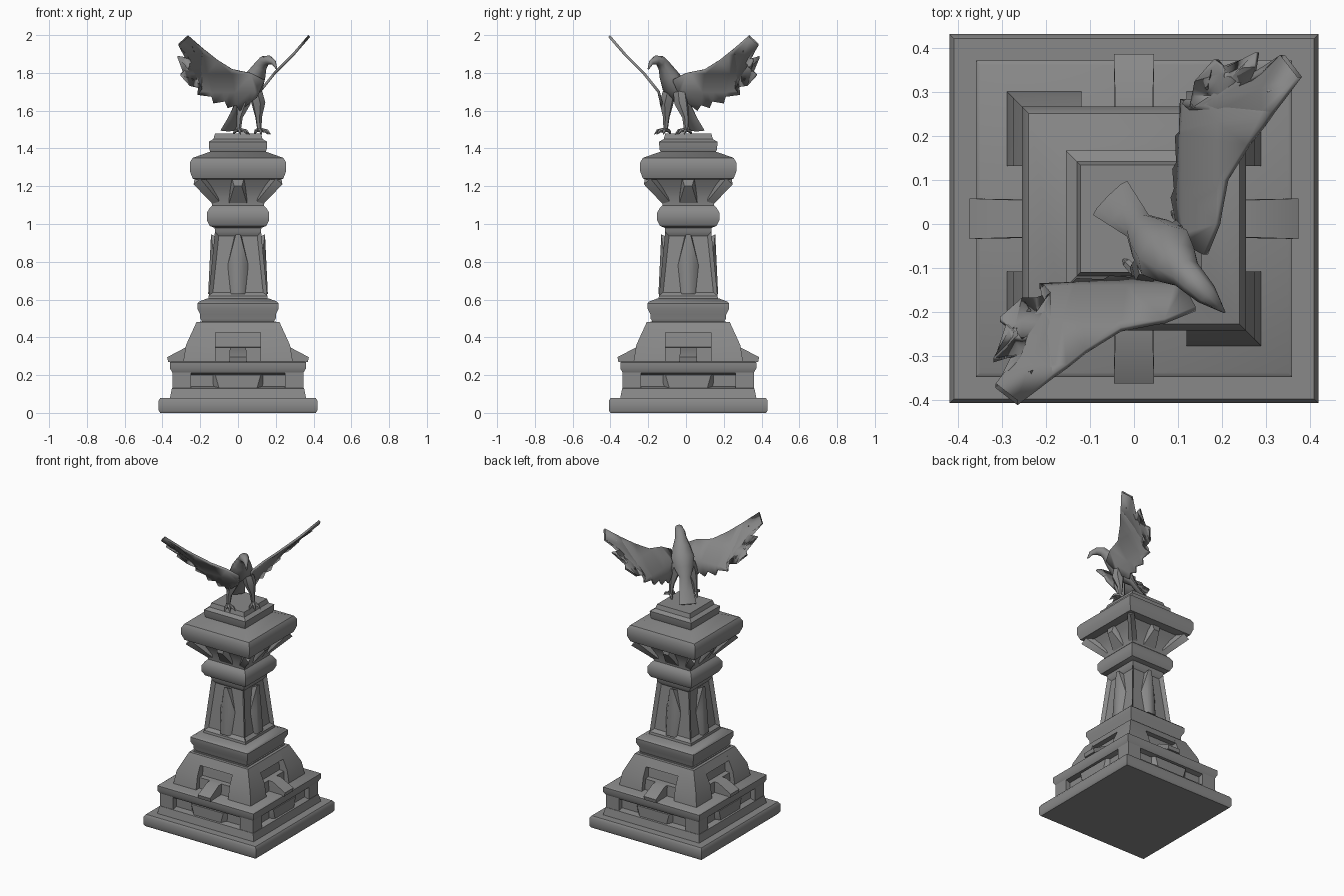
import bpy, bmesh, math
from mathutils import Vector, Matrix

if "Cube" in bpy.data.objects:
    bpy.data.objects.remove(bpy.data.objects["Cube"], do_unlink=True)

STONE = bpy.data.materials.new("grey_stone")
STONE.use_nodes = True
grey = (0.25, 0.25, 0.25, 1)
STONE.diffuse_color = grey
STONE.node_tree.nodes["Principled BSDF"].inputs["Base Color"].default_value = grey

AXIS = Vector((0, 0.012, 0))        # column centre
BIRD = Vector((0.055, -0.05, 0))    # bird origin
FWD = Vector((1, -1, 0)).normalized()
SIDE = Vector((1, 1, 0)).normalized()
UP = Vector((0, 0, 1))


def finish(name, bm, angle=35):
    bmesh.ops.recalc_face_normals(bm, faces=bm.faces)
    mesh = bpy.data.meshes.new(name)
    bm.to_mesh(mesh)
    bm.free()
    ob = bpy.data.objects.new(name, mesh)
    bpy.context.collection.objects.link(ob)
    mesh.materials.append(STONE)
    bpy.ops.object.select_all(action='DESELECT')
    ob.select_set(True)
    bpy.context.view_layer.objects.active = ob
    bpy.ops.object.shade_smooth_by_angle(angle=math.radians(angle))
    return ob


def loft(bm, rings):
    """Skin a list of closed rings and cap both ends."""
    rows = [[bm.verts.new(p) for p in ring] for ring in rings]
    n = len(rows[0])
    for a, b in zip(rows, rows[1:]):
        for i in range(n):
            bm.faces.new((a[i], a[(i + 1) % n], b[(i + 1) % n], b[i]))
    bm.faces.new(rows[0])
    bm.faces.new(rows[-1])


def square_tier(name, profile):
    bm = bmesh.new()
    loft(bm, [[AXIS + Vector((h * sx, h * sy, z))
               for sx, sy in ((-1, -1), (1, -1), (1, 1), (-1, 1))] for h, z in profile])
    return finish(name, bm)


def hull_around(name, points):
    """Convex stone piece repeated on the four sides."""
    bm = bmesh.new()
    for k in range(4):
        spin = Matrix.Rotation(k * math.pi / 2, 3, 'Z')
        verts = [bm.verts.new(AXIS + spin @ Vector(p)) for p in points]
        bmesh.ops.convex_hull(bm, input=verts)
    return finish(name, bm)


def mirrored(points):
    return [(s * x, y, z) for x, y, z in points for s in (1, -1)]


# Base and lower tier with a recessed band
square_tier("base_slab", [(.412, 0), (.42, .012), (.42, .065), (.41, .08)])
square_tier("lower_tier", [(.36, .08), (.35, .13), (.315, .14), (.315, .2), (.345, .21),
                           (.36, .235), (.36, .268), (.35, .275)])
hull_around("lower_corner_block", [(x, y, z) for x in (.25, .348) for y in (.25, .348)
                                   for z in (.1, .23)])
hull_around("lower_band_block", mirrored([(.14, .3, .13), (.14, .3, .21), (.1, .34, .13),
                                          (.12, .34, .2)]))

# Second tier: corner piers, lintels and central wedge blocks
square_tier("second_tier_core", [(.225, .27), (.215, .4), (.2, .485)])
pier = [(.13, .27), (.29, .27), (.275, .36), (.22, .48), (.13, .48)]
hull_around("corner_pier", [(a, b, z) for h, z in pier for a in (.12, h) for b in (.12, h)])
hull_around("lintel", mirrored([(.15, .19, .425), (.15, .245, .425), (.15, .22, .48),
                                (.15, .19, .48)]))
hull_around("wedge_block", mirrored([(.043, .2, .27), (.046, .37, .27), (.046, .375, .295),
                                     (.043, .28, .345), (.043, .2, .345)]))
hull_around("niche_slab", mirrored([(.12, .2, .27), (.12, .255, .27), (.12, .25, .345),
                                    (.12, .2, .35)]))
square_tier("shaft_plinth", [(.185, .475), (.2, .5), (.2, .52), (.215, .55), (.215, .58),
                             (.205, .59), (.165, .605)])

# Shaft with sunk panels and pointed leaves
bm = bmesh.new()
loft(bm, [[AXIS + Vector((h * x, h * y, z)) for x, y in ((-1, -1), (1, -1), (1, 1), (-1, 1))]
          for h, z in ((.16, .59), (.155, .62), (.122, .96), (.125, 1.0))])
bm.normal_update()
sides = [f for f in bm.faces if f.calc_area() > .06 and abs(f.normal.z) < .5]
bmesh.ops.recalc_face_normals(bm, faces=bm.faces)
bmesh.ops.inset_individual(bm, faces=sides, thickness=.03, depth=-.018)
finish("shaft", bm)
hull_around("shaft_leaf", mirrored([(.045, .12, .63), (.03, .158, .63), (.055, .12, .78),
                                    (.025, .15, .78), (.012, .143, .945), (.02, .11, .93)]))

# Ring, capital and abacus
square_tier("neck_ring", [(.125, .98), (.15, .99), (.165, 1.02), (.165, 1.06), (.15, 1.085),
                          (.135, 1.1)])
square_tier("capital_bell", [(.135, 1.08), (.14, 1.14), (.165, 1.2), (.195, 1.245)])
hull_around("corner_leaf", [(.12, .12, 1.09), (.14, .1, 1.12), (.1, .14, 1.12),
                            (.17, .17, 1.15), (.235, .235, 1.21), (.2, .23, 1.24),
                            (.23, .2, 1.24), (.12, .12, 1.24)])
hull_around("middle_leaf", mirrored([(.05, .13, 1.1), (.04, .16, 1.15), (.045, .13, 1.23),
                                     (.02, .205, 1.2), (.03, .2, 1.235)]))
square_tier("abacus", [(.215, 1.235), (.24, 1.24), (.255, 1.28), (.255, 1.325),
                       (.24, 1.35), (.17, 1.375), (.14, 1.385)])
square_tier("top_step", [(.14, 1.37), (.152, 1.395), (.155, 1.435), (.13, 1.45), (.122, 1.478)])

# Bird body: tail, chest, neck, head and hooked beak as (forward, height, half width, half depth)
spine = [(-.155, 1.495, .055, .008), (-.11, 1.56, .045, .012), (-.065, 1.635, .035, .02),
         (-.025, 1.68, .058, .045), (.02, 1.735, .072, .058), (.06, 1.79, .055, .046),
         (.09, 1.835, .036, .034), (.118, 1.862, .032, .03), (.155, 1.868, .026, .024),
         (.19, 1.855, .012, .015), (.212, 1.82, .003, .004)]
centres = [BIRD + FWD * f + UP * z for f, z, _, _ in spine]
rings = []
for i, (f, z, w, d) in enumerate(spine):
    along = (centres[min(i + 1, len(spine) - 1)] - centres[max(i - 1, 0)]).normalized()
    across = along.cross(SIDE)
    rings.append([centres[i] + SIDE * w * math.cos(t) + across * d * math.sin(t)
                  for t in (k * math.pi / 4 for k in range(8))])
bm = bmesh.new()
loft(bm, rings)
finish("bird_body", bm, 50)


def limb(bm, joints, sides=6):
    """Tapered tube through (side, forward, height, radius) joints."""
    pts = [BIRD + SIDE * s + FWD * f + UP * z for s, f, z, _ in joints]
    axis = (pts[-1] - pts[0]).normalized()
    u = axis.orthogonal().normalized()
    v = axis.cross(u)
    loft(bm, [[p + (u * math.cos(t) + v * math.sin(t)) * j[3]
               for t in (k * math.tau / sides for k in range(sides))]
              for p, j in zip(pts, joints)])


# Legs and clawed feet
for label, m in (("left", 1), ("right", -1)):
    bm = bmesh.new()
    limb(bm, [(m * .04, .015, 1.7, .036), (m * .055, .02, 1.64, .038),
              (m * .072, .005, 1.565, .018), (m * .078, .005, 1.49, .011)])
    for turn, reach in ((-35, .06), (0, .065), (35, .06), (180, .04)):
        a = math.radians(turn)
        limb(bm, [(m * .078, .005, 1.5, .012),
                  (m * .078 + math.sin(a) * reach * .7, .005 + math.cos(a) * reach * .7, 1.492, .01),
                  (m * .078 + math.sin(a) * reach, .005 + math.cos(a) * reach, 1.475, .002)], 5)
    finish(label + "_leg", bm)

# Wings: a feathered outline (y, z) bent outward with height
outline = [(-.07, 1.76), (0, 1.795), (.1, 1.815), (.18, 1.865), (.255, 1.925), (.335, 1.995),
           (.3, 1.915), (.385, 1.95), (.325, 1.875), (.39, 1.885), (.335, 1.83), (.375, 1.79),
           (.305, 1.77), (.325, 1.735), (.26, 1.72), (.285, 1.685), (.21, 1.675), (.2, 1.64),
           (.14, 1.65), (.125, 1.615), (.08, 1.63), (.06, 1.6), (.01, 1.64), (-.03, 1.67)]
bend = [(1.58, .085), (1.7, .115), (1.8, .195), (1.9, .295), (2.01, .39)]


def bend_x(z):
    for (z0, x0), (z1, x1) in zip(bend, bend[1:]):
        if z <= z1:
            return x0 + (x1 - x0) * (z - z0) / (z1 - z0)
    return bend[-1][1]


for label in ("left", "right"):
    bm = bmesh.new()
    bm.faces.new([bm.verts.new((0, y, z)) for y, z in outline])
    bmesh.ops.triangulate(bm, faces=bm.faces[:])
    for cut, _ in bend[1:-1]:
        bmesh.ops.bisect_plane(bm, geom=bm.verts[:] + bm.edges[:] + bm.faces[:],
                               plane_co=(0, 0, cut), plane_no=(0, 0, 1))
    for v in bm.verts:
        x, y = bend_x(v.co.z), v.co.y
        v.co.x, v.co.y = (x, y) if label == "left" else (.07 - y, -.03 - x)
    wing = finish(label + "_wing", bm, 40)
    shell = wing.modifiers.new("thickness", 'SOLIDIFY')
    shell.thickness = .014
    shell.offset = 0
